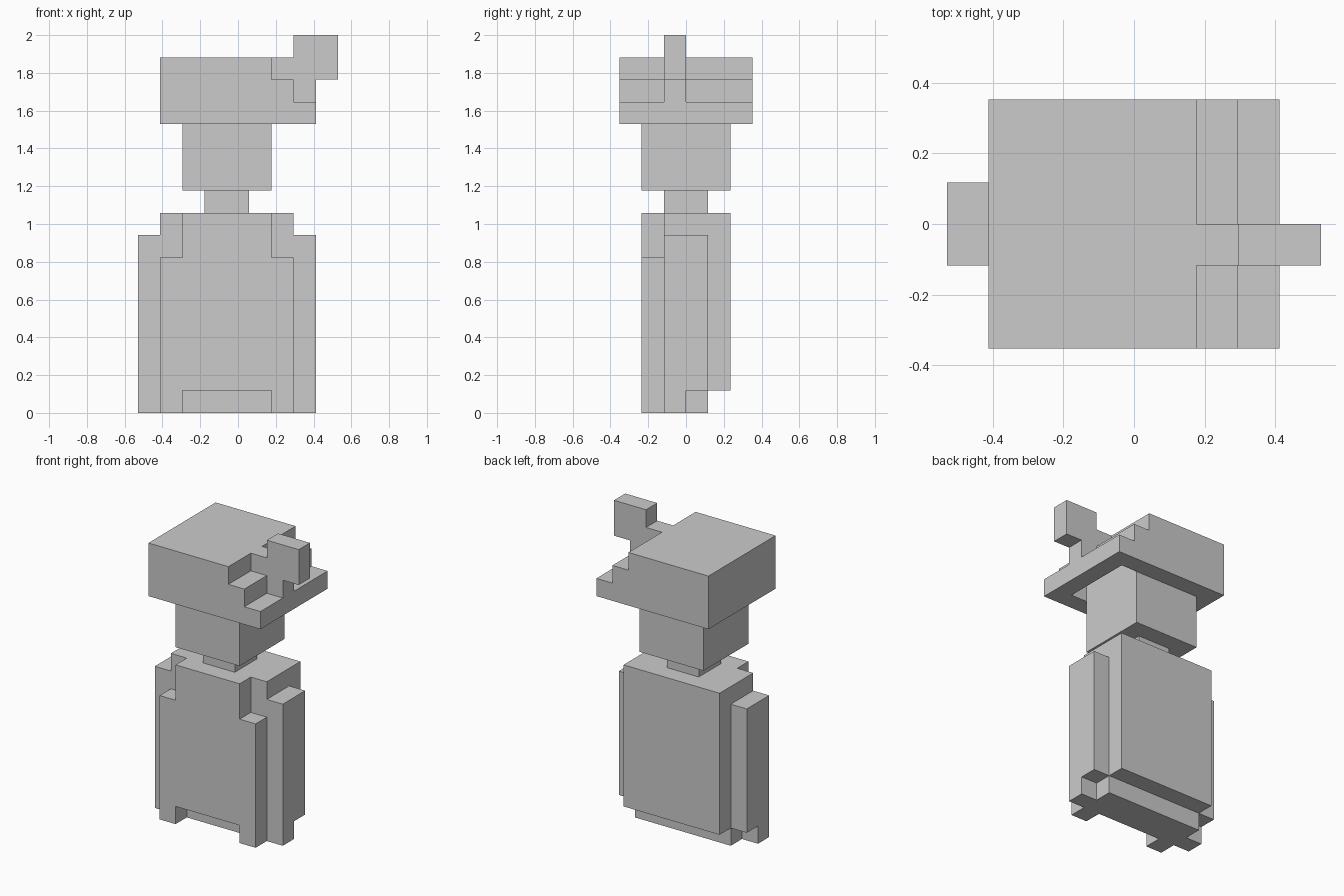
import bpy, bmesh
from mathutils import Vector

if "Cube" in bpy.data.objects:
    bpy.data.objects.remove(bpy.data.objects["Cube"])

U = 2 / 17                       # one block of the 9 x 6 x 17 grid
ORIGIN = Vector((-4.5, -3, 0))


def box(x0, x1, y0, y1, z0, z1):
    return {(x, y, z) for x in range(x0, x1) for y in range(y0, y1) for z in range(z0, z1)}


def mirror(cells):
    # the body is symmetric about grid x = 4
    return {(7 - x, y, z) for x, y, z in cells}


parts = {}
# torso core, back panel raised off the ground, front panel with a notch
parts["torso"] = box(1, 7, 2, 4, 0, 9) | box(1, 7, 4, 5, 1, 9)
parts["front_panel"] = box(2, 6, 1, 2, 1, 9)
foot = box(1, 2, 1, 2, 0, 7)
parts["left_front_strip"] = foot
parts["right_front_strip"] = mirror(foot)
# arms, short at the back of the bottom layer
arm = box(0, 1, 2, 4, 1, 8) | box(0, 1, 2, 3, 0, 1)
parts["left_arm"] = arm
parts["right_arm"] = mirror(arm)
# neck and head
parts["neck"] = box(3, 5, 2, 4, 9, 10)
parts["head"] = box(2, 6, 1, 5, 10, 14)
# stepped cap with a hollow under the low side
parts["cap"] = (box(1, 6, 0, 6, 13, 16) | box(6, 7, 0, 6, 13, 15) | box(7, 8, 0, 6, 13, 14)) \
    - box(2, 7, 1, 5, 13, 14)
# hooked crest
parts["crest"] = box(6, 7, 2, 3, 15, 16) | box(7, 8, 2, 3, 14, 17) | box(8, 9, 2, 3, 15, 17)

solid = set().union(*parts.values())


def build(name, cells):
    # keep only the outer block faces, then merge the flat areas
    bm = bmesh.new()
    for c in cells:
        for axis in range(3):
            for side in (0, 1):
                n = list(c)
                n[axis] += 2 * side - 1
                if tuple(n) in solid:
                    continue
                a, b = (axis + 1) % 3, (axis + 2) % 3
                ring = []
                for i, j in ((0, 0), (1, 0), (1, 1), (0, 1)):
                    p = Vector(c)
                    p[axis] += side
                    p[a] += i
                    p[b] += j
                    ring.append(bm.verts.new((p + ORIGIN) * U))
                bm.faces.new(ring if side else ring[::-1])
    bmesh.ops.remove_doubles(bm, verts=bm.verts, dist=1e-4)
    bmesh.ops.dissolve_limit(bm, angle_limit=0.02, verts=bm.verts, edges=bm.edges)
    mesh = bpy.data.meshes.new(name)
    bm.to_mesh(mesh)
    bm.free()
    bpy.context.collection.objects.link(bpy.data.objects.new(name, mesh))


for name, cells in parts.items():
    build(name, cells)
